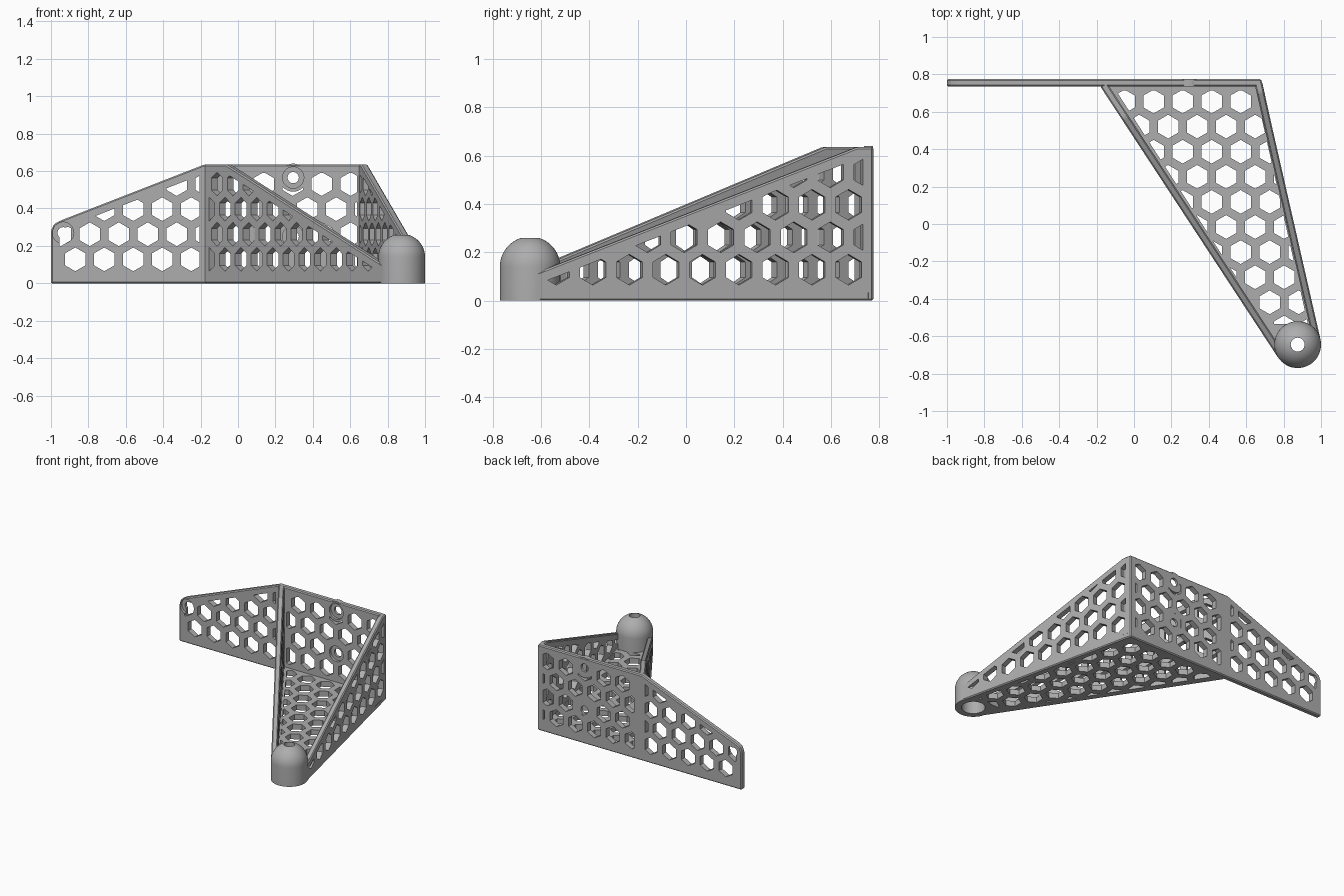
import bpy, bmesh
from math import cos, sin, pi
from mathutils import Vector, Matrix

if "Cube" in bpy.data.objects:
    bpy.data.objects.remove(bpy.data.objects["Cube"])

grey = bpy.data.materials.new("matte_grey")
grey.use_nodes = True
grey.diffuse_color = (0.42, 0.42, 0.42, 1)
grey.node_tree.nodes["Principled BSDF"].inputs["Base Color"].default_value = grey.diffuse_color

PITCH, HEX_R, THICK, TOP = 0.155, 0.0635, 0.04, 0.635
ROW = PITCH * sin(pi / 3)
UP = Vector((0, 0, 1))
POST = Vector((0.875, -0.645, 0))
POST_R = 0.125


def make_object(name, bm):
    bmesh.ops.recalc_face_normals(bm, faces=bm.faces)
    mesh = bpy.data.meshes.new(name)
    bm.to_mesh(mesh)
    bm.free()
    mesh.materials.append(grey)
    obj = bpy.data.objects.new(name, mesh)
    bpy.context.collection.objects.link(obj)
    return obj


def add_prism(bm, outline, w0, w1):
    """Extrude a flat outline from depth w0 to w1."""
    face = bm.faces.new([bm.verts.new((p[0], p[1], w0)) for p in outline])
    ext = bmesh.ops.extrude_face_region(bm, geom=[face])["geom"]
    verts = [g for g in ext if isinstance(g, bmesh.types.BMVert)]
    bmesh.ops.translate(bm, verts=verts, vec=(0, 0, w1 - w0))


def circle(centre, r, n=32):
    return [(centre[0] + r * cos(2 * pi * i / n), centre[1] + r * sin(2 * pi * i / n))
            for i in range(n)]


def combine(obj, prisms, operation):
    """Boolean a set of prisms, given in the object's own axes, into it."""
    bm = bmesh.new()
    for outline, w0, w1 in prisms:
        add_prism(bm, outline, w0, w1)
    tool = make_object("cutter", bm)
    tool.hide_render = True
    tool.matrix_world = obj.matrix_world
    mod = obj.modifiers.new("combine", 'BOOLEAN')
    mod.operation, mod.solver, mod.object = operation, 'EXACT', tool
    bpy.context.view_layer.update()
    with bpy.context.temp_override(object=obj, active_object=obj):
        bpy.ops.object.modifier_apply(modifier=mod.name)
    bpy.data.objects.remove(tool)


def clip(poly, region, margin):
    """Keep the part of poly lying at least margin inside a convex region."""
    for a, b in zip(region, region[1:] + region[:1]):
        a, edge = Vector(a), (Vector(b) - Vector(a)).normalized()
        side = [edge.cross(p - a) - margin for p in poly]
        kept = []
        for i, p in enumerate(poly):
            j = (i + 1) % len(poly)
            if side[i] >= 0:
                kept.append(p)
            if side[i] * side[j] < 0:
                kept.append(p.lerp(poly[j], side[i] / (side[i] - side[j])))
        poly = kept
        if len(poly) < 3:
            return []
    return poly


def area(poly):
    return sum(p.cross(q) for p, q in zip(poly, poly[1:] + poly[:1])) / 2


def honeycomb(region, start, margin):
    """Hexagons on a staggered grid through start, clipped to the region."""
    holes = []
    for row in range(-12, 13):
        for col in range(-14, 15):
            c = Vector(start) + Vector(((col + (row % 2) / 2) * PITCH, row * ROW))
            hexagon = [c + HEX_R * Vector((sin(-k * pi / 3), cos(k * pi / 3))) for k in range(6)]
            hole = clip(hexagon, region, margin)
            if hole and area(hole) > 0.0004:
                holes.append(hole)
    return holes


def panel(name, outline, w0, origin, u, v, regions, start, margin=0.045):
    """Chamfered plate with honeycomb holes in each region."""
    bm = bmesh.new()
    add_prism(bm, outline, w0, w0 + THICK)
    bmesh.ops.recalc_face_normals(bm, faces=bm.faces)
    bmesh.ops.bevel(bm, geom=bm.edges[:], offset=0.007, segments=1, affect='EDGES')
    obj = make_object(name, bm)
    w = u.cross(v)
    obj.matrix_world = Matrix.Translation(origin) @ Matrix((u, v, w)).transposed().to_4x4()
    holes = [h for r in regions for h in honeycomb(r, start, margin)]
    combine(obj, [(h, w0 - 0.05, w0 + THICK + 0.05) for h in holes], 'DIFFERENCE')
    return obj


# Back plate: mounting face with a sloping left wing
SPLIT = -0.16
wing = [(-1, 0), (SPLIT, 0), (SPLIT, TOP), (-0.18, TOP), (-0.95, 0.335), (-0.985, 0.315), (-1, 0.28)]
main = [(SPLIT, 0), (0.68, 0), (0.68, TOP), (SPLIT, TOP)]
back_outline = [wing[0]] + main[1:3] + wing[3:]
back = panel("back_plate", back_outline, 0, Vector((0, 0.775, 0)), Vector((1, 0, 0)), UP,
             [wing, main], (-0.87, 0.128))

# Counterbored screw seats in the back plate
seats = [(-0.935, 0.27), (0.295, 0.565), (0.295, 0.25)]
combine(back, [(circle(c, 0.075), 0.001, THICK - 0.001) for c in seats[1:]], 'UNION')
combine(back, [(circle(c, 0.057), 0.02, 0.1) for c in seats], 'DIFFERENCE')
combine(back, [(circle(c, 0.03), -0.1, 0.1) for c in seats], 'DIFFERENCE')


# Side walls: tall at the back, sloping down to the post
def side_wall(name, a, b, w0, flat, tip, first):
    a, b = Vector(a), Vector(b)
    length = (b - a).length
    outline = [(0, 0), (length, 0), (length, tip), (flat, TOP), (0, TOP)]
    return panel(name, outline, w0, a, (b - a).normalized(), UP, [outline], (first, 0.128))


right_wall = side_wall("right_wall", (-0.18, 0.735, 0), (0.77, -0.714, 0), -THICK, 0.21, 0.1, 0.046)
left_wall = side_wall("left_wall", (0.68, 0.775, 0), (0.997, -0.617, 0), 0, 0.067, 0.115, 0.105)

# Floor web between the walls
floor_outline = [(-0.18, 0.76), (0.77, -0.71), (0.99, -0.62), (0.685, 0.76)]
floor_region = [(-0.18, 0.76), (0.684, -0.58), (0.986, -0.58), (0.685, 0.76)]
floor = panel("floor_plate", floor_outline, 0, Vector(), Vector((1, 0, 0)), Vector((0, 1, 0)),
              [floor_region], (-0.05, 0.655))

# Clear the inside of the post
for part in (right_wall, left_wall, floor):
    to_local = part.matrix_world.inverted()
    bm = bmesh.new()
    add_prism(bm, circle(POST, POST_R - 0.012, 48), -0.1, 0.5)
    bm.transform(to_local)
    tool = make_object("cutter", bm)
    tool.hide_render = True
    tool.matrix_world = part.matrix_world
    mod = part.modifiers.new("clear_post", 'BOOLEAN')
    mod.operation, mod.solver, mod.object = 'DIFFERENCE', 'EXACT', tool
    bpy.context.view_layer.update()
    with bpy.context.temp_override(object=part, active_object=part):
        bpy.ops.object.modifier_apply(modifier=mod.name)
    bpy.data.objects.remove(tool)

# Domed post with a stepped bore
BORE, SEAT, SHOULDER = 0.037, 0.08, 0.14
dome = [(POST_R * cos(1.27 * i / 12), SHOULDER + POST_R * sin(1.27 * i / 12)) for i in range(13)]
profile = [(SEAT, 0), (POST_R, 0)] + dome + [(BORE, 0.1), (SEAT, 0.1)]
bm = bmesh.new()
ring = [bm.verts.new((r, 0, z)) for r, z in profile]
edges = [bm.edges.new((p, q)) for p, q in zip(ring, ring[1:] + ring[:1])]
bmesh.ops.spin(bm, geom=ring + edges, axis=UP, cent=(0, 0, 0), angle=2 * pi, steps=48,
               use_duplicate=False)
bmesh.ops.remove_doubles(bm, verts=bm.verts, dist=0.0001)
post = make_object("domed_post", bm)
post.location = POST
for o in bpy.context.selected_objects:
    o.select_set(False)
post.select_set(True)
bpy.context.view_layer.objects.active = post
bpy.ops.object.shade_smooth_by_angle(angle=0.6)
